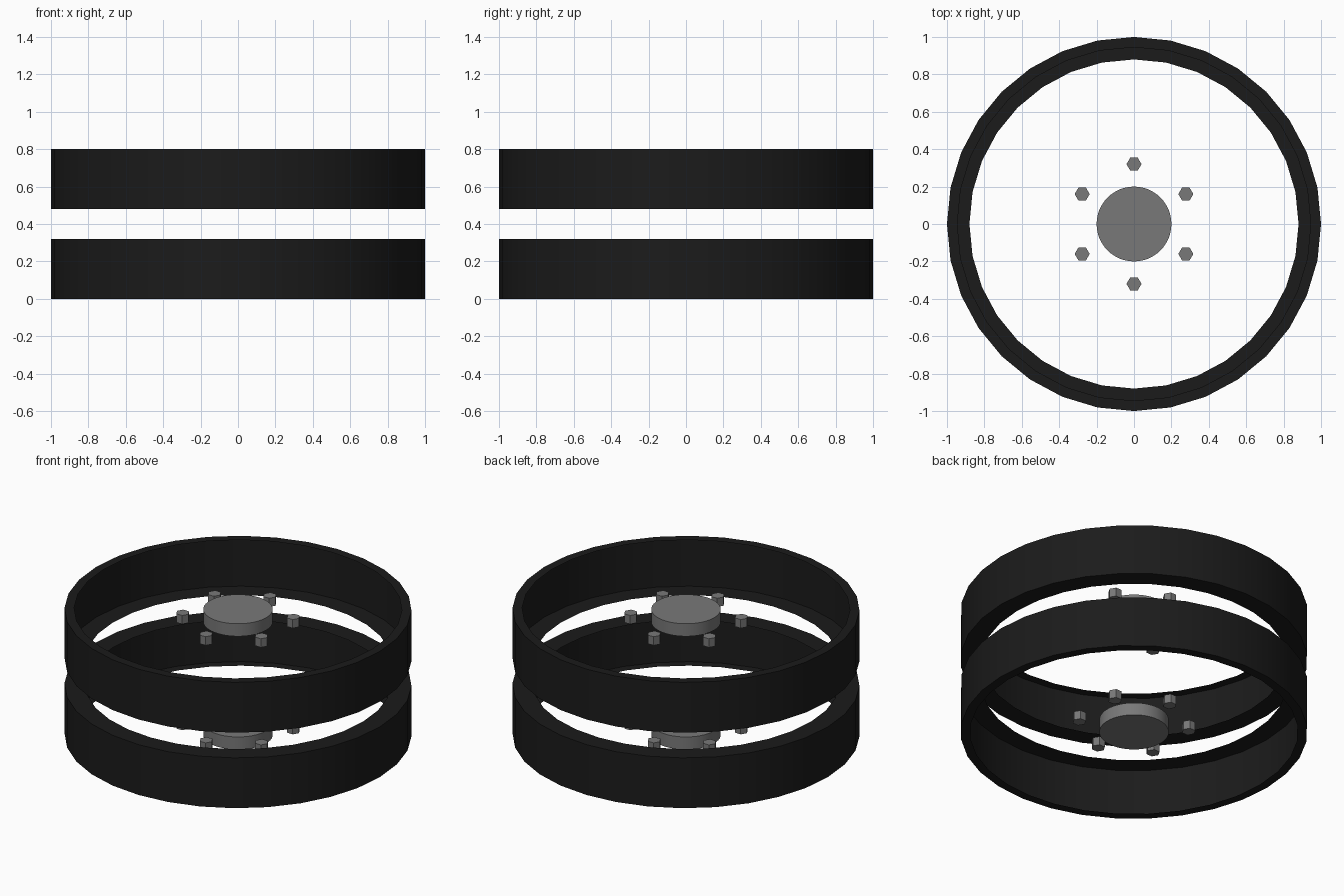
import bpy, bmesh, math

if "Cube" in bpy.data.objects:
    bpy.data.objects.remove(bpy.data.objects["Cube"])

def material(name, v):
    m = bpy.data.materials.new(name)
    m.diffuse_color = (v, v, v, 1)
    m.use_nodes = True
    m.node_tree.nodes["Principled BSDF"].inputs["Base Color"].default_value = m.diffuse_color
    return m

BLACK = material("black rubber", 0.011)
GREY = material("grey metal", 0.19)

def finish(bm, name, mat):
    me = bpy.data.meshes.new(name)
    bm.to_mesh(me)
    bm.free()
    me.materials.append(mat)
    ob = bpy.data.objects.new(name, me)
    bpy.context.collection.objects.link(ob)
    bpy.ops.object.select_all(action='DESELECT')
    ob.select_set(True)
    bpy.context.view_layer.objects.active = ob
    bpy.ops.object.shade_smooth_by_angle(angle=math.radians(30))
    return ob

def lathe(name, profile, sides, mat):
    """Spin an open (radius, z) profile round the z axis."""
    bm = bmesh.new()
    rings = []
    for i in range(sides):
        a = math.tau * i / sides
        rings.append([bm.verts.new((r * math.cos(a), r * math.sin(a), z)) for r, z in profile])
    for i in range(sides):
        p, q = rings[i], rings[(i + 1) % sides]
        for j in range(len(profile) - 1):
            bm.faces.new((p[j], q[j], q[j + 1], p[j + 1]))
    return finish(bm, name, mat)

def prism(name, x, y, z0, z1, r, sides, mat):
    bm = bmesh.new()
    ring = [bm.verts.new((x + r * math.cos(math.tau * i / sides),
                          y + r * math.sin(math.tau * i / sides), z0)) for i in range(sides)]
    base = bm.faces.new(ring)
    top = bmesh.ops.extrude_face_region(bm, geom=[base], use_keep_orig=True)
    for v in top["geom"]:
        if isinstance(v, bmesh.types.BMVert):
            v.co.z = z1
    bmesh.ops.recalc_face_normals(bm, faces=bm.faces[:])
    return finish(bm, name, mat)

# Two wheels, mirrored about the plane z = 0.4
for side in ("lower", "upper"):
    def h(z):
        return z if side == "lower" else 0.8 - z
    # Thin channel tyre: narrow lip outside, wide lip inside, open to the hub
    profile = [(0.945, h(0)), (1, h(0)), (1, h(0.32)), (0.88, h(0.32))]
    if side == "upper":
        profile.reverse()
    lathe(side + "_tyre", profile, 32, BLACK)
    # Central hub cap
    prism(side + "_hub", 0, 0, h(0), h(0.08), 0.2, 48, GREY)
    # Six hexagonal bolts
    for i in range(6):
        a = math.radians(30 + 60 * i)
        prism(f"{side}_bolt_{i + 1}", 0.32 * math.cos(a), 0.32 * math.sin(a),
              h(0.035), h(0.09), 0.04, 6, GREY)
